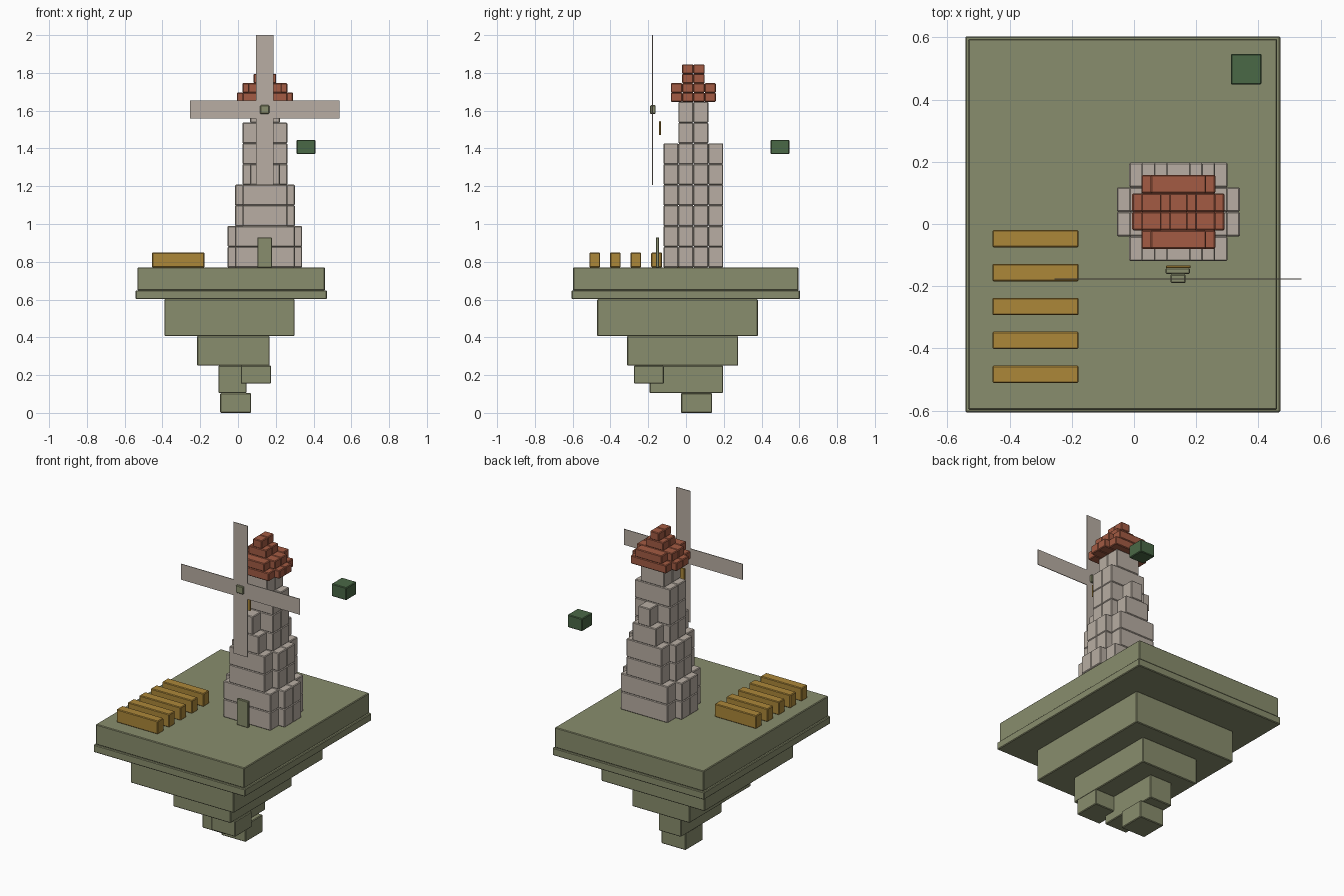
import bpy, bmesh
from mathutils import Matrix, Vector

if "Cube" in bpy.data.objects:
    bpy.data.objects.remove(bpy.data.objects["Cube"])


def material(name, rgb):
    m = bpy.data.materials.new(name)
    lin = [((c / 255 + 0.055) / 1.055) ** 2.4 for c in rgb]
    m.diffuse_color = (*lin, 1)
    m.use_nodes = True
    m.node_tree.nodes["Principled BSDF"].inputs["Base Color"].default_value = m.diffuse_color
    return m


OLIVE = material("olive_earth", (137, 141, 109))
STONE = material("pale_stone", (184, 174, 163))
RED = material("red_tile", (163, 91, 67))
OCHRE = material("ochre_crop", (172, 135, 57))
GREEN = material("dark_green", (74, 104, 70))


def boxes(name, mat, ranges, bevel=0.004):
    """One object made of boxes, each given as (x0, x1, y0, y1, z0, z1)."""
    bm = bmesh.new()
    for x0, x1, y0, y1, z0, z1 in ranges:
        mid = Vector((x0 + x1, y0 + y1, z0 + z1)) / 2
        size = Matrix.Diagonal((x1 - x0, y1 - y0, z1 - z0, 1))
        bmesh.ops.create_cube(bm, size=1, matrix=Matrix.Translation(mid) @ size)
    mesh = bpy.data.meshes.new(name)
    bm.to_mesh(mesh)
    bm.free()
    mesh.materials.append(mat)
    ob = bpy.data.objects.new(name, mesh)
    bpy.context.collection.objects.link(ob)
    if bevel:
        mod = ob.modifiers.new("soft_edge", 'BEVEL')
        mod.width = bevel
        mod.segments = 1
    return ob


def stepped_layers(name, mat, rows, cell, z0, height):
    """Stacked courses; rows hold the widths in cells of the inner and outer strips."""
    cx, cy = 0.1425, 0.039
    for i, (inner, outer) in enumerate(rows):
        parts = []
        for k, n in ((-2, outer), (-1, inner), (0, inner), (1, outer)):
            if n:
                parts.append((cx - n * cell / 2, cx + n * cell / 2,
                              cy + k * cell, cy + (k + 1) * cell,
                              z0 + i * height, z0 + (i + 1) * height))
        boxes(f"{name}_{i + 1}", mat, parts)


# floating island, tapering downwards
boxes("island_top", OLIVE, [(-0.533, 0.46, -0.597, 0.595, 0.648, 0.77)])
boxes("island_rim", OLIVE, [(-0.542, 0.47, -0.605, 0.603, 0.602, 0.648)])
boxes("island_upper_step", OLIVE, [(-0.39, 0.30, -0.47, 0.38, 0.407, 0.602)])
boxes("island_lower_step", OLIVE, [(-0.217, 0.168, -0.312, 0.276, 0.25, 0.407)])
boxes("island_root", OLIVE, [(-0.104, 0.046, -0.192, 0.196, 0.105, 0.25)])
boxes("island_side_rock", OLIVE, [(0.015, 0.175, -0.276, -0.117, 0.155, 0.25)])
boxes("island_tip", OLIVE, [(-0.094, 0.069, -0.026, 0.138, 0, 0.105)])

# stone tower and tiled cap
stepped_layers("tower_course", STONE,
               [(5, 4), (5, 4), (4, 3), (4, 3), (3, 2), (3, 1), (3, 0), (2, 0)],
               0.079, 0.77, 0.1095)
stepped_layers("roof_course", RED, [(5, 4), (4, 3), (2, 0), (1, 0)],
               0.0593, 1.646, 0.0497)

# sails and hub
boxes("sail_vertical", STONE, [(0.094, 0.188, -0.179, -0.175, 1.207, 2.0)], 0)
boxes("sail_horizontal", STONE, [(-0.255, 0.538, -0.179, -0.175, 1.558, 1.653)], 0)
boxes("sail_hub", OLIVE, [(0.117, 0.166, -0.19, -0.161, 1.583, 1.629)])

# door and window
boxes("door", OLIVE, [(0.102, 0.18, -0.16, -0.142, 0.77, 0.928)], 0.003)
boxes("window", OCHRE, [(0.103, 0.182, -0.142, -0.133, 1.47, 1.545)], 0.002)

# crop rows
for i in range(5):
    y = -0.047 - 0.109 * i
    boxes(f"crop_row_{i + 1}", OCHRE, [(-0.455, -0.178, y - 0.028, y + 0.028, 0.77, 0.849)])

# hovering leaf block
boxes("leaf_block", GREEN, [(0.311, 0.41, 0.448, 0.547, 1.37, 1.446)])
